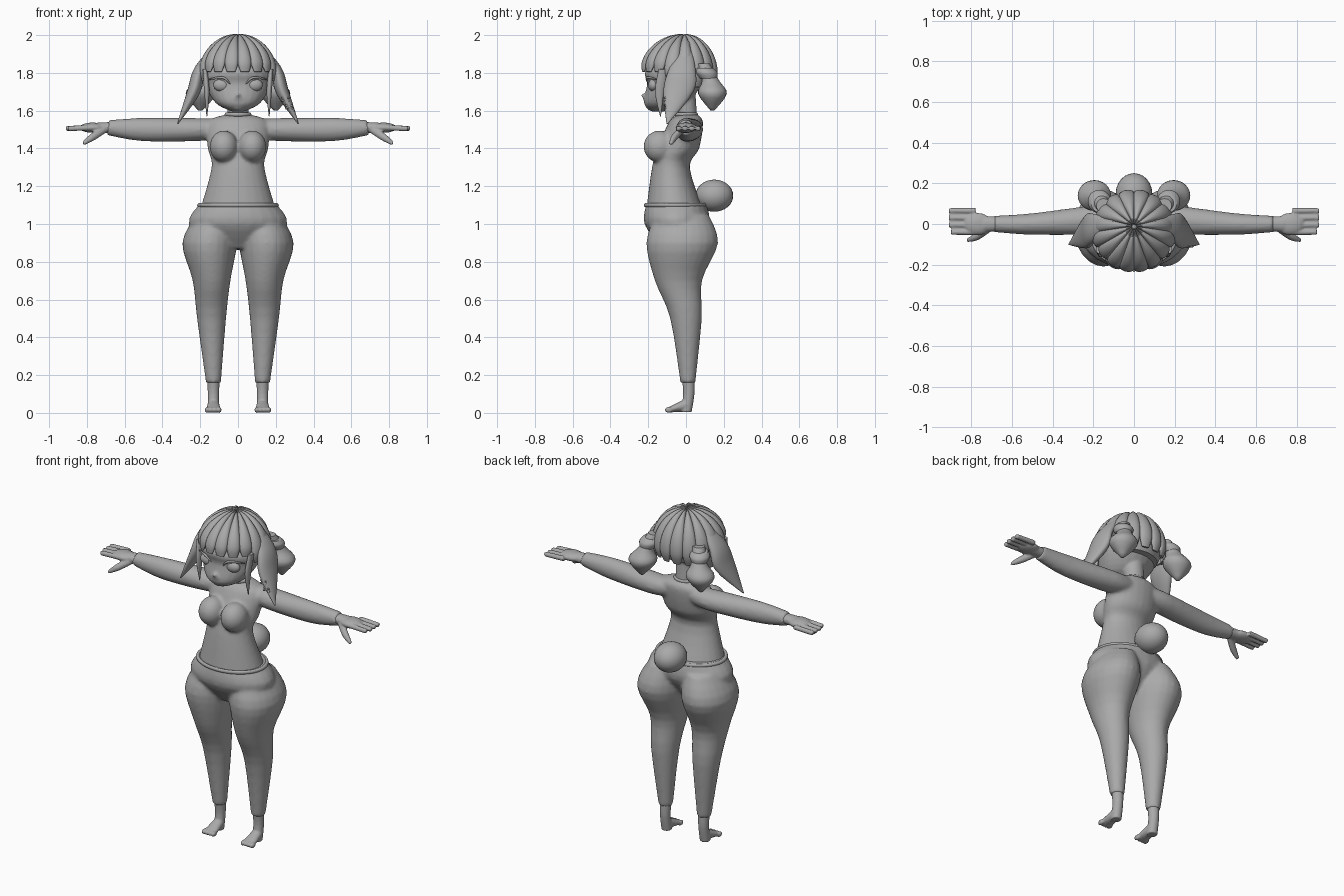
import bpy, bmesh
from math import sin, cos, pi, radians
from mathutils import Vector, Matrix

if "Cube" in bpy.data.objects:
    bpy.data.objects.remove(bpy.data.objects["Cube"], do_unlink=True)

grey = bpy.data.materials.new("plain grey")
grey.use_nodes = True
grey.diffuse_color = (.4, .4, .4, 1)
grey.node_tree.nodes["Principled BSDF"].inputs["Base Color"].default_value = grey.diffuse_color

X, Y, Z = Matrix.Identity(3)


def smooth_rings(rings, steps):
    """Smooth curve through rings of x, y, z, width and optional depth."""
    points = [Vector(tuple(ring) + tuple(ring[-1:]) * (5 - len(ring))) for ring in rings]
    padded = [points[0]] + points + [points[-1]]
    result = []
    for before, start, end, after in zip(padded, padded[1:], padded[2:], padded[3:]):
        leave = start + (end - before) / 6
        arrive = end - (after - start) / 6
        for step in range(steps):
            t = step / steps
            middle = leave.lerp(arrive, t)
            first = start.lerp(leave, t).lerp(middle, t)
            second = middle.lerp(arrive.lerp(end, t), t)
            result.append(first.lerp(second, t))
    return result + [points[-1]]


def loft(bm, rings, across=Y, depth=None, sides=24, steps=4):
    """Tube of ellipses; without a depth direction the rings turn with the path."""
    rings = smooth_rings(rings, steps)
    centres = [Vector(ring[:3]) for ring in rings]
    last = len(rings) - 1
    loops = []
    for i, ring in enumerate(rings):
        along = centres[min(i + 1, last)] - centres[max(i - 1, 0)]
        other = depth or along.cross(across).normalized()
        loop = []
        for side in range(sides):
            angle = 2 * pi * side / sides
            offset = across * ring[3] * cos(angle) + other * ring[4] * sin(angle)
            loop.append(bm.verts.new(centres[i] + offset))
        loops.append(loop)
    for lower, upper in zip(loops, loops[1:]):
        for side in range(sides):
            bm.faces.new((lower[side - 1], lower[side], upper[side], upper[side - 1]))
    bm.faces.new(loops[0])
    bm.faces.new(loops[-1])


def column(bm, rows):
    """Upright loft on the centre line, with rows of y, z, width and depth."""
    loft(bm, [(0, *row) for row in rows], X, Y)


def ball(bm, centre, radii):
    placing = Matrix.Translation(centre) @ Matrix.Diagonal((*radii, 1))
    bmesh.ops.create_uvsphere(bm, u_segments=24, v_segments=16, radius=1, matrix=placing)


def mirror(bm):
    copied = bmesh.ops.duplicate(bm, geom=bm.verts[:] + bm.edges[:] + bm.faces[:])["geom"]
    for element in copied:
        if isinstance(element, bmesh.types.BMVert):
            element.co.x *= -1


def finish(name, bm, voxel=None):
    """Turn the mesh into an object, fusing its pieces if a voxel size is given."""
    bmesh.ops.recalc_face_normals(bm, faces=bm.faces[:])
    mesh = bpy.data.meshes.new(name)
    bm.to_mesh(mesh)
    bm.free()
    mesh.materials.append(grey)
    part = bpy.data.objects.new(name, mesh)
    bpy.context.collection.objects.link(part)
    if voxel:
        fuse = part.modifiers.new("fuse", 'REMESH')
        fuse.mode = 'VOXEL'
        fuse.voxel_size = voxel
        fuse.use_smooth_shade = True
        relax = part.modifiers.new("relax", 'SMOOTH')
        relax.iterations = 6
    else:
        bpy.ops.object.select_all(action='DESELECT')
        part.select_set(True)
        bpy.context.view_layer.objects.active = part
        bpy.ops.object.shade_smooth_by_angle(angle=radians(50))


def rolled_edge(name, y, z, radius, squash):
    bpy.ops.mesh.primitive_torus_add(major_radius=radius, minor_radius=.011, location=(0, y, z))
    edge = bpy.context.object
    edge.name = name
    edge.scale.y = squash
    edge.data.materials.append(grey)
    bpy.ops.object.shade_smooth()


# Sweater: sleeves and bust mirrored, then fused with the torso
bm = bmesh.new()
loft(bm, [(.08, .03, 1.51, .05), (.2, .02, 1.5, .07, .06), (.5, 0, 1.5, .053, .062), (.69, 0, 1.51, .04)])
ball(bm, (.075, -.14, 1.41), (.075, .085, .085))
mirror(bm)
column(bm, [(.01, 1.58, .06, .05), (0, 1.54, .16, .09), (-.04, 1.4, .16, .11),
            (-.08, 1.3, .14, .1), (-.06, 1.08, .2, .15)])
finish("sweater", bm, .01)

# Leggings: one leg mirrored, then fused with the hips
bm = bmesh.new()
loft(bm, [(.12, -.02, 1.05, .1, .14), (.15, -.02, .9, .145, .19), (.14, -.04, .7, .1, .125),
          (.14, 0, .5, .077, .084), (.13, .01, .16, .04)], X, Y)
mirror(bm)
column(bm, [(-.05, 1.11, .2, .16), (-.05, 1, .26, .17), (-.05, .87, .1, .08)])
finish("leggings", bm, .01)

rolled_edge("waistband", -.055, 1.1, .205, .78)
rolled_edge("collar", 0, 1.58, .06, .9)

# Hands: palm, four fingers and a thumb
bm = bmesh.new()
loft(bm, [(.66, 0, 1.51, .035, .03), (.74, 0, 1.51, .04, .028)])
ball(bm, (.77, 0, 1.51), (.07, .055, .027))
for finger in range(4):
    y = .035 * finger - .04
    loft(bm, [(.78, y, 1.51, .015), (.9 + .01 * min(finger, 1), y, 1.505, .014)], sides=12)
loft(bm, [(.71, -.02, 1.5, .02), (.77, -.06, 1.46, .02), (.82, -.08, 1.425, .01)], sides=12)
mirror(bm)
finish("hands", bm, .005)

# Feet: ankle, instep and four toes
bm = bmesh.new()
loft(bm, [(.13, .01, .19, .034), (.13, .015, .1, .03), (.13, 0, .004, .03)], X, Y)
loft(bm, [(.13, .01, .045, .03, .036), (.13, -.085, .018, .04, .016)], X, Z)
for toe in range(4):
    ball(bm, (.1 + .021 * toe, -.09, .016), (.013, .022, .016))
mirror(bm)
finish("feet", bm, .005)

# Round tail
bm = bmesh.new()
ball(bm, (0, .15, 1.15), (.09, .1, .085))
finish("tail", bm)

# Head with neck, muzzle, nose and chin
bm = bmesh.new()
column(bm, [(-.15, 1.595, .03, .03), (-.11, 1.64, .118, .113), (-.06, 1.74, .172, .146),
            (-.05, 1.82, .17, .16), (-.04, 1.95, .03, .03)])
column(bm, [(.01, 1.55, .055, .05), (-.01, 1.7, .06, .06)])
ball(bm, (0, -.19, 1.665), (.05, .037, .03))
ball(bm, (0, -.226, 1.68), (.012, .013, .01))
ball(bm, (0, -.185, 1.62), (.035, .025, .02))
finish("head", bm, .007)

# Eyes with curved lashes
bm = bmesh.new()
ball(bm, (.085, -.172, 1.735), (.046, .028, .034))
loft(bm, [(.04, -.2, 1.74, .003), (.08, -.205, 1.775, .007), (.155, -.155, 1.765, .003)], sides=8)
mirror(bm)
finish("eyes_and_lashes", bm)

# Hair: overlapping tapered strands fanning out from the crown
bm = bmesh.new()
count, rows = 16, 8
for strand in range(count):
    turn = 2 * pi * (strand + .5) / count
    forward = -sin(turn)
    sweep = radians(84 if forward > .5 else 98 if forward > -.3 else 107)
    rings = []
    for row in range(rows):
        t = row / (rows - 1)
        fall = .06 + (sweep - .06) * t
        reach = .19 * sin(fall)
        tip = t ** 9
        rings.append((reach * cos(turn), reach * sin(turn) - .04 + .03 * (1 - sin(fall)),
                      1.785 + .2 * cos(fall),
                      reach * pi / count * (1.12 - tip / 2), .023 - .016 * tip))
    loft(bm, rings, Vector((-sin(turn), cos(turn), 0)), sides=14, steps=3)
finish("hair_strands", bm)

bm = bmesh.new()
column(bm, [(-.02, 1.72, .15, .13), (-.03, 1.84, .18, .175), (-.02, 1.97, .05, .05)])
finish("hair_cap", bm)

# Long flaring side locks and thin face locks
bm = bmesh.new()
loft(bm, [(.1, 0, 1.96, .02, .012), (.2, -.02, 1.82, .07, .03), (.235, -.04, 1.7, .08, .034),
          (.32, -.1, 1.53, .003)])
loft(bm, [(.175, -.12, 1.82, .025, .012), (.165, -.14, 1.7, .024, .014), (.165, -.135, 1.57, .002)])
mirror(bm)
finish("side_locks", bm)

# Drop-shaped hair buns, each with a tie above
bm = bmesh.new()
loft(bm, [(.15, .09, 1.85, .035), (.18, .13, 1.76, .045), (.195, .14, 1.69, .082, .076),
          (.2, .14, 1.6, .01)], X, Y)
loft(bm, [(.165, .1, 1.825, .045), (.17, .11, 1.8, .057), (.175, .12, 1.77, .045)], X, Y)
mirror(bm)
finish("hair_buns", bm)

# Crossed clips on the left lock
bm = bmesh.new()
for x, z in ((.25, 1.66), (.27, 1.62)):
    for slope in (-.01, .01):
        loft(bm, [(x - .02, -.11, z - slope, .005), (x + .02, -.11, z + slope, .005)], sides=8)
finish("left_hair_clips", bm)
